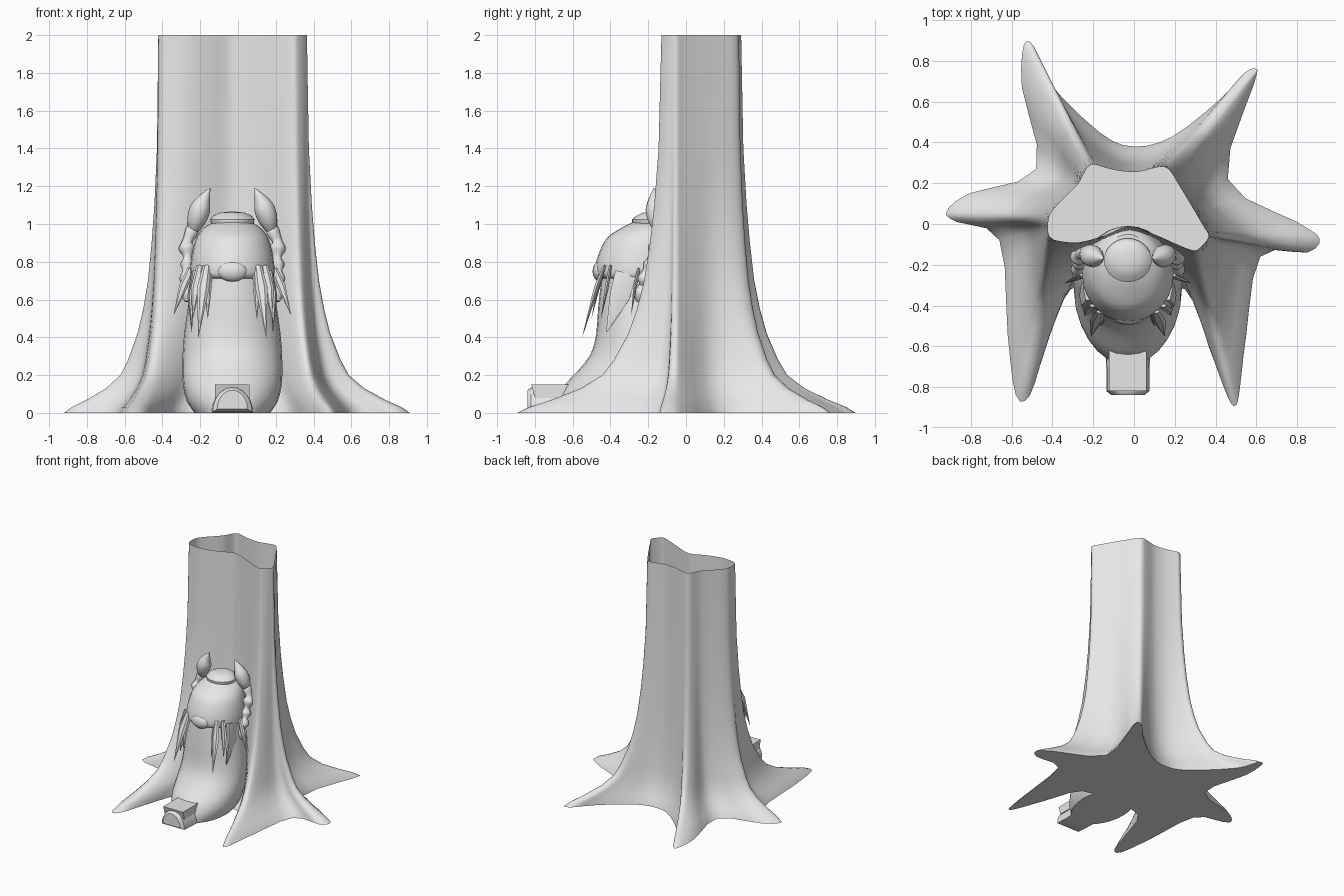
import bpy
from math import cos, sin, pi
from mathutils import Vector

cube = bpy.data.objects.get("Cube")
if cube:
    bpy.data.objects.remove(cube)

grey = bpy.data.materials.new("plain grey")
grey.use_nodes = True
grey.diffuse_color = (0.8, 0.8, 0.8, 1)
grey.node_tree.nodes["Principled BSDF"].inputs["Base Color"].default_value = grey.diffuse_color

MID = -0.03  # centre line of the carved creature


def loft(name, rings, cap_end=True, angle=40):
    """Skin a stack of rings that all have the same number of points."""
    count = len(rings[0])
    verts = [tuple(p) for ring in rings for p in ring]
    faces = [tuple(reversed(range(count)))]
    for r in range(len(rings) - 1):
        a, b = r * count, (r + 1) * count
        for i in range(count):
            j = (i + 1) % count
            faces.append((a + i, a + j, b + j, b + i))
    if cap_end:
        faces.append(tuple(range(len(verts) - count, len(verts))))
    mesh = bpy.data.meshes.new(name)
    mesh.from_pydata(verts, [], faces)
    mesh.materials.append(grey)
    obj = bpy.data.objects.new(name, mesh)
    bpy.context.collection.objects.link(obj)
    bpy.ops.object.select_all(action="DESELECT")
    obj.select_set(True)
    bpy.context.view_layer.objects.active = obj
    bpy.ops.object.shade_smooth_by_angle(angle=angle * pi / 180)


def spline(points, steps, closed=False):
    """Catmull-Rom interpolation through points of any dimension."""
    n, out = len(points), []
    pick = (lambda k: points[k % n]) if closed else (lambda k: points[max(0, min(n - 1, k))])
    for i in range(n if closed else n - 1):
        for s in range(steps):
            t = s / steps
            out.append([
                b + t * (c - a) / 2 + t * t * (a - 2.5 * b + 2 * c - d / 2)
                + t ** 3 * (3 * b - a - 3 * c + d) / 2
                for a, b, c, d in zip(pick(i - 1), pick(i), pick(i + 1), pick(i + 2))])
    if not closed:
        out.append(list(points[-1]))
    return out


def tube(name, path, sides=12, flat=1.0, angle=40):
    """Round limb through (x, y, z, radius) points; flat scales it front to back."""
    centres = [Vector(p[:3]) for p in path]
    rings = []
    for i, c in enumerate(centres):
        axis = (centres[min(i + 1, len(path) - 1)] - centres[max(i - 1, 0)]).normalized()
        u = Vector((0, 1, 0)).cross(axis).normalized()
        v = axis.cross(u)
        r = path[i][3]
        rings.append([c + r * (cos(2 * pi * k / sides) * u + flat * sin(2 * pi * k / sides) * v)
                      for k in range(sides)])
    loft(name, rings, angle=angle)


def stack(name, rows, sides=28):
    """Upright body from (z, half width, front y, back y) rows."""
    loft(name, [[(MID + w * cos(2 * pi * k / sides),
                  (f + b) / 2 + (b - f) / 2 * sin(2 * pi * k / sides), z)
                 for k in range(sides)] for z, w, f, b in rows])


# Trunk outline: crown x, y and matching ground x, y
outline = [
    (-.02, -.01, -.03, -.3), (.11, -.055, .25, -.32),
    (.2, -.095, .37, -.61), (.26, -.12, .46, -.85), (.3, -.13, .5, -.89),
    (.325, -.115, .52, -.8), (.345, -.095, .55, -.55), (.36, -.075, .62, -.16),
    (.365, -.06, .85, -.14), (.36, -.04, .91, -.07), (.34, -.01, .8, .01),
    (.27, .11, .46, .22),
    (.215, .2, .59, .69), (.185, .25, .6, .76), (.16, .275, .54, .74), (.13, .28, .42, .61),
    (.08, .27, .19, .43), (.01, .255, 0, .38), (-.08, .262, -.17, .45),
    (-.16, .282, -.43, .71), (-.2, .292, -.49, .87), (-.23, .275, -.54, .88),
    (-.25, .24, -.55, .67), (-.28, .19, -.48, .27),
    (-.37, .1, -.81, .15), (-.41, .05, -.92, .06), (-.42, .015, -.87, .01),
    (-.422, -.02, -.66, -.08), (-.42, -.045, -.62, -.54),
    (-.41, -.065, -.58, -.84), (-.375, -.082, -.51, -.84), (-.27, -.09, -.43, -.6),
    (-.14, -.055, -.31, -.32)]
flare = [(0, 1), (.03, .92), (.07, .76), (.13, .56), (.2, .41), (.28, .33), (.42, .23),
         (.55, .17), (.7, .12), (.9, .08), (1.1, .05), (1.4, .02), (2, 0)]
shape = spline(outline, 3, True)
loft("tree_trunk",
     [[(tx + (bx - tx) * w, ty + (by - ty) * w, z) for tx, ty, bx, by in shape]
      for z, w in flare], cap_end=False, angle=65)

# Creature: sloping lower body, hood and crown
stack("lower_body", spline([
    (0, .2, -.7, -.1), (.06, .24, -.69, -.08), (.14, .26, -.65, -.06), (.22, .265, -.575, -.05),
    (.31, .263, -.505, -.04), (.42, .255, -.475, -.03), (.56, .235, -.465, -.02),
    (.78, .2, -.44, -.02)], 2))
stack("hood", spline([
    (.71, .2, -.44, -.02), (.725, .222, -.475, -.01), (.78, .222, -.48, -.01),
    (.86, .21, -.455, -.01), (.93, .188, -.415, -.02), (.98, .15, -.34, -.03),
    (1.01, .1, -.28, -.05)], 3))
stack("crown_knob", [
    (.97, .09, -.26, -.08), (1.0, .113, -.285, -.07), (1.025, .117, -.285, -.07),
    (1.045, .1, -.26, -.08), (1.06, .065, -.23, -.1), (1.065, .02, -.19, -.14)])

# Round nose on the hood brow
stack("nose", [(.75 + .055 * sin(a), .08 * cos(a), -.455 - .04 * cos(a), -.455 + .04 * cos(a))
               for a in [pi * (k / 8 - .5) for k in range(9)]], 16)

# Foot: arched spout running forward under a square lip
arch = [pi * k / 12 for k in range(13)]
loft("foot_arch", [[(MID + w * cos(a), y, z + h * sin(a)) for a in arch]
                   for y, w, z, h in ((-.84, .08, .02, .1), (-.82, .105, .005, .13),
                                      (-.72, .105, 0, .135), (-.55, .115, 0, .14))])
loft("foot_lip", [[(MID + x * .092, y - (z - .15) * .3, z) for x, y in
                   ((-1, -.82), (1, -.82), (1, -.6), (-1, -.6))] for z in (.08, .15)])

for side, label in ((1, "left"), (-1, "right")):
    def out(points):
        return [(MID + side * x, y, z, r) for x, y, z, r in points]

    # Beaded arm ending in a raised claw
    beads = [(.235, -.25, .59, .015)]
    for x, y, z, r in ((.24, -.24, .635, .035), (.245, -.22, .71, .036),
                       (.24, -.19, .785, .036), (.24, -.16, .87, .044),
                       (.215, -.14, .96, .036)):
        beads += [(x, y, z, r), (x - .003, y + .012, z + .04, r * .6)]
    tube(label + "_arm", out(spline(beads, 3)))
    tube(label + "_claw", out(spline([
        (.205, -.14, .97, .03), (.19, -.15, 1.02, .05), (.17, -.16, 1.08, .054),
        (.15, -.165, 1.13, .035), (.118, -.17, 1.19, .002)], 3)))

    # Hanging locks below the hood, each with its front to back thickness
    locks = {
        "long": (.45, [(.135, -.43, .78, .02), (.155, -.475, .66, .032), (.18, -.55, .4, .001)]),
        "inner": (.45, [(.12, -.43, .76, .015), (.13, -.47, .64, .018), (.13, -.5, .5, .001)]),
        "outer": (.45, [(.17, -.4, .78, .02), (.195, -.42, .66, .025), (.21, -.45, .5, .001)]),
        "cheek": (3.5, [(.2, -.32, .74, .018), (.22, -.35, .62, .018), (.215, -.42, .43, .001)]),
        "side": (.45, [(.22, -.25, .76, .02), (.26, -.27, .67, .022), (.31, -.29, .52, .001)])}
    for kind, (flat, path) in locks.items():
        tube(label + "_" + kind + "_lock", out(path), 6, flat, 30)
